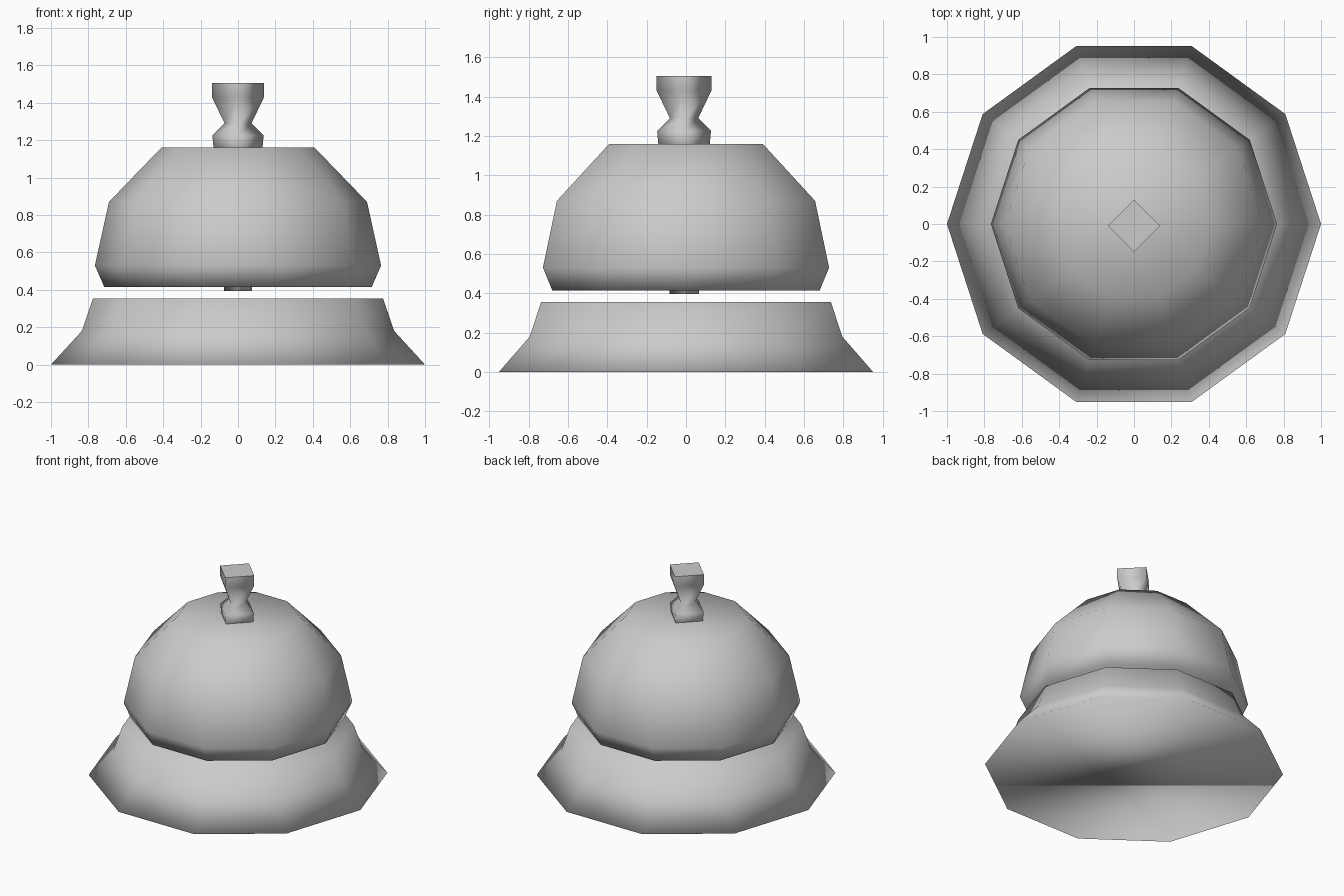
import bpy
import bmesh
from math import cos, sin, tau

cube = bpy.data.objects.get("Cube")
if cube:
    bpy.data.objects.remove(cube, do_unlink=True)

# One plain grey metal
grey = bpy.data.materials.new("grey_metal")
grey.use_nodes = True
colour = (0.6, 0.6, 0.6, 1)
grey.diffuse_color = colour
grey.node_tree.nodes["Principled BSDF"].inputs["Base Color"].default_value = colour


def turned(name, sides, profile, y=0, sharp_cap=False):
    """Capped, smooth-shaded solid turned from (radius, height) points, bottom to top."""
    bm = bmesh.new()
    rings = [[bm.verts.new((r * cos(tau * i / sides), r * sin(tau * i / sides), z))
              for i in range(sides)] for r, z in profile]
    for low, high in zip(rings, rings[1:]):
        for i in range(sides):
            j = (i + 1) % sides
            bm.faces.new((low[i], low[j], high[j], high[i]))
    bm.faces.new(rings[0][::-1])
    cap = bm.faces.new(rings[-1])
    for face in bm.faces:
        face.smooth = True
    if sharp_cap:
        for edge in cap.edges:
            edge.smooth = False
    mesh = bpy.data.meshes.new(name)
    bm.to_mesh(mesh)
    bm.free()
    mesh.materials.append(grey)
    obj = bpy.data.objects.new(name, mesh)
    obj.location.y = y
    bpy.context.collection.objects.link(obj)
    return obj


# Flared foot
turned("base", 10, [(1, 0), (0.835, 0.18), (0.775, 0.355)])

# Faceted dome
turned("bell", 10, [(0.715, 0.415), (0.765, 0.53), (0.69, 0.87), (0.41, 1.16)])

# Square plunger with a waisted knob; its shaft runs down through the dome
turned("plunger", 4, [(0.075, 0.395), (0.075, 1.08), (0.13, 1.15), (0.137, 1.225),
                      (0.072, 1.29), (0.139, 1.43), (0.139, 1.505)], y=-0.01, sharp_cap=True)
